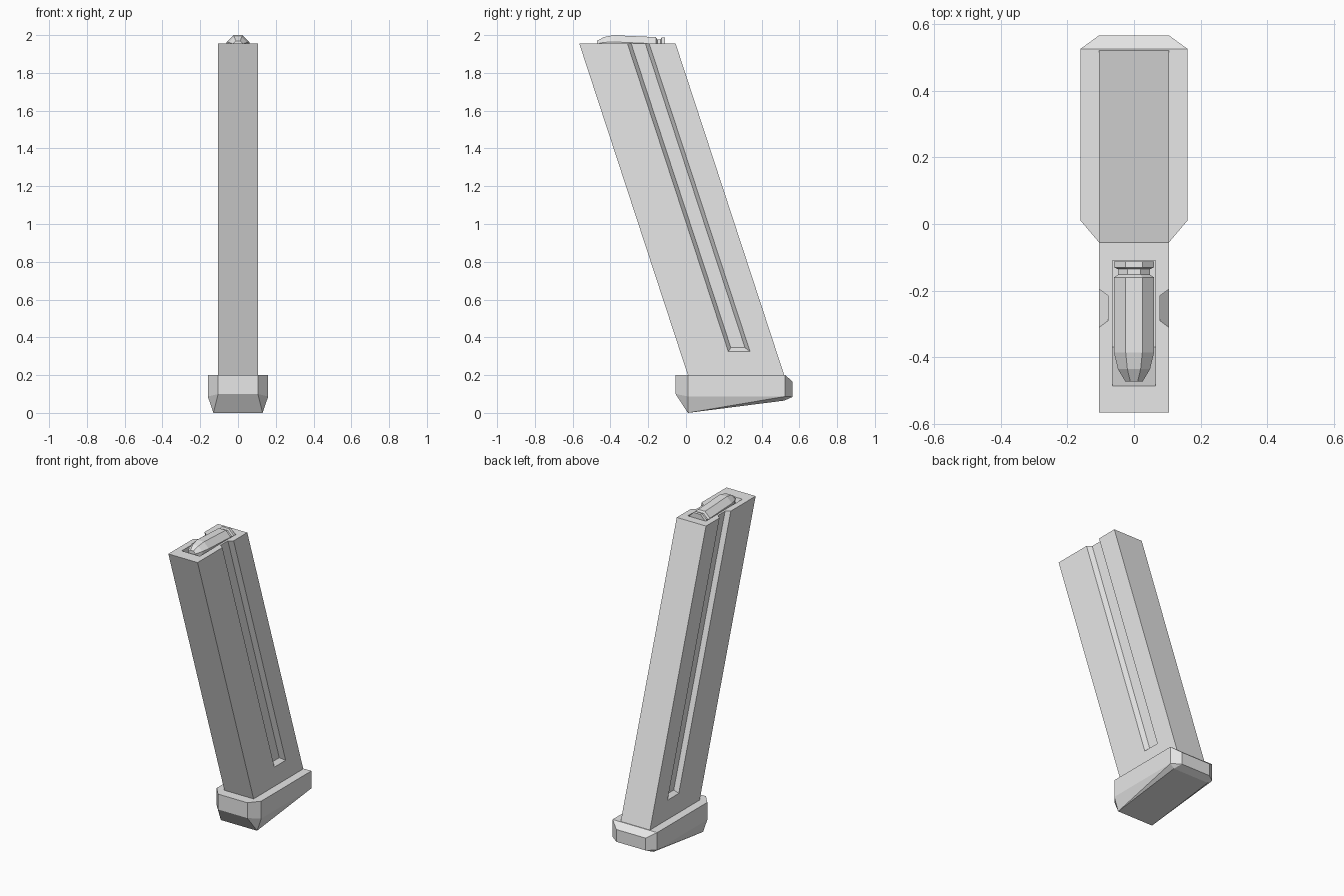
import bpy, bmesh
from math import sin, cos, pi

if "Cube" in bpy.data.objects:
    bpy.data.objects.remove(bpy.data.objects["Cube"])

grey = bpy.data.materials.new("plain grey")
grey.use_nodes = True
COLOUR = (0.8, 0.8, 0.8, 1)
grey.diffuse_color = COLOUR
grey.node_tree.nodes["Principled BSDF"].inputs["Base Color"].default_value = COLOUR

TOP, LEAN = 1.955, -0.3276   # body top height and y drift per unit of height


def lean(y, z):
    """Slide a y position given at the body top down along the slant."""
    return y + LEAN * (z - TOP)


def finish(name, bm):
    bmesh.ops.recalc_face_normals(bm, faces=bm.faces)
    mesh = bpy.data.meshes.new(name)
    bm.to_mesh(mesh)
    bm.free()
    mesh.materials.append(grey)
    obj = bpy.data.objects.new(name, mesh)
    bpy.context.collection.objects.link(obj)
    return obj


def hull(name, points):
    """Convex solid around the points, with flat areas merged."""
    bm = bmesh.new()
    for p in points:
        bm.verts.new(p)
    bmesh.ops.convex_hull(bm, input=bm.verts)
    bmesh.ops.dissolve_limit(bm, angle_limit=0.01, verts=bm.verts, edges=bm.edges)
    return finish(name, bm)


def slanted_box(name, half_width, y0, y1, z0, z1):
    return hull(name, [(x, lean(y, z), z) for x in (-half_width, half_width)
                       for y in (y0, y1) for z in (z0, z1)])


def cut(obj, cutter):
    mod = obj.modifiers.new("cut", "BOOLEAN")
    mod.operation, mod.solver, mod.object = "DIFFERENCE", "EXACT", cutter
    bpy.context.view_layer.objects.active = obj
    bpy.ops.object.modifier_apply(modifier=mod.name)
    bpy.data.objects.remove(cutter)


# Slanted body with an open well at the top
body = slanted_box("body", 0.105, -0.565, -0.055, 0.15, TOP)
cut(body, slanted_box("well_cutter", 0.065, -0.485, -0.11, 1.6, TOP + 0.0001))

# Bevelled groove down each side, open at the top
for side in (-1, 1):
    points = []
    for x, half, low in ((0.078, 0.0375, 0.345), (0.119, 0.068, 0.3146)):
        for z in (low, 2.1):
            points += [(side * x, lean(-0.2525 + s * half, z), z) for s in (-1, 1)]
    cut(body, hull("groove_cutter", points))

# Faceted base plate, mirrored from one half
half_base = [
    (0.105, -0.055, 0.2), (0.16, 0.01, 0.2), (0.16, 0.525, 0.2),
    (0.105, 0.565, 0.165), (0.105, 0.565, 0.085), (0.16, 0.525, 0.087),
    (0.16, 0.01, 0.087), (0.105, -0.055, 0.1), (0.13, 0.01, 0), (0.13, 0.52, 0.065),
]
hull("base_plate", [(s * x, y, z) for x, y, z in half_base for s in (-1, 1)])

# Eight-sided round with tapered nose and rimmed tail, tipped slightly nose up
rings = [(-0.472, 0.028), (-0.435, 0.052), (-0.385, 0.065), (-0.16, 0.065),
         (-0.152, 0.052), (-0.135, 0.052), (-0.13, 0.065), (-0.112, 0.065)]
bm = bmesh.new()
loops = []
for y, r in rings:
    mid = 1.94 - 0.045 * (y + 0.4)
    angles = [(i + 0.5) * pi / 4 for i in range(8)]
    loops.append([bm.verts.new((r * cos(a), y, mid + r * sin(a))) for a in angles])
for a, b in zip(loops, loops[1:]):
    for i in range(8):
        j = (i + 1) % 8
        bm.faces.new((a[i], a[j], b[j], b[i]))
bm.faces.new(loops[0])
bm.faces.new(loops[-1])
finish("round", bm)
